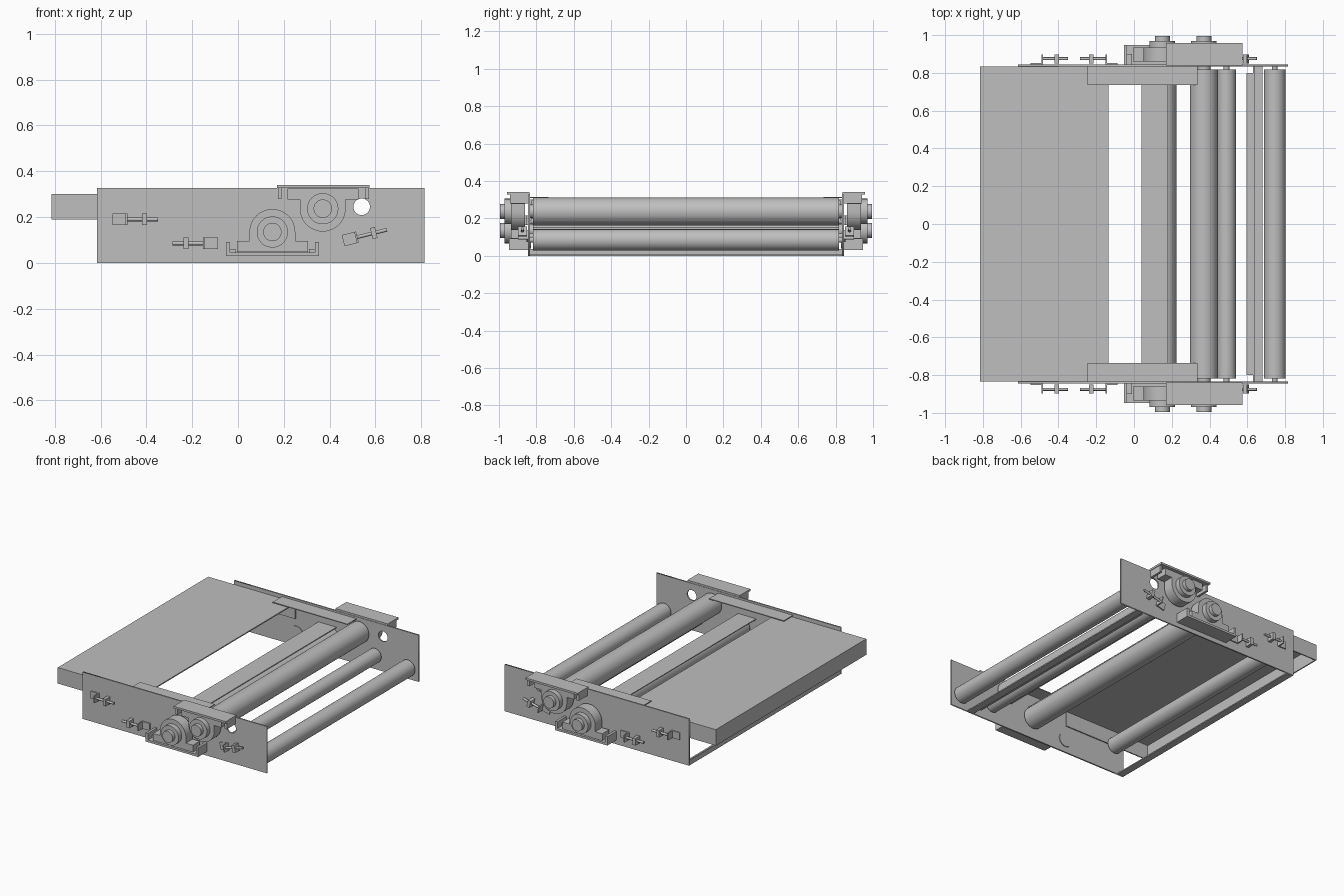
import bpy, bmesh, math
from mathutils import Matrix, Vector

if "Cube" in bpy.data.objects:
    bpy.data.objects.remove(bpy.data.objects["Cube"])

grey = bpy.data.materials.new("machine_grey")
grey.diffuse_color = (0.52, 0.52, 0.52, 1)
grey.use_nodes = True
grey.node_tree.nodes["Principled BSDF"].inputs["Base Color"].default_value = grey.diffuse_color


def finish(name, bm, smooth=False):
    bmesh.ops.recalc_face_normals(bm, faces=bm.faces)
    me = bpy.data.meshes.new(name)
    bm.to_mesh(me)
    bm.free()
    ob = bpy.data.objects.new(name, me)
    bpy.context.collection.objects.link(ob)
    me.materials.append(grey)
    if smooth:
        bpy.ops.object.select_all(action='DESELECT')
        bpy.context.view_layer.objects.active = ob
        ob.select_set(True)
        bpy.ops.object.shade_smooth_by_angle(angle=math.radians(30))
    return ob


def add_box(bm, x, y, z):
    """Box from (min, max) ranges."""
    c = [(r[0] + r[1]) / 2 for r in (x, y, z)]
    s = [abs(r[1] - r[0]) for r in (x, y, z)]
    bmesh.ops.create_cube(bm, size=1, matrix=Matrix.Translation(c) @ Matrix.Diagonal((*s, 1)))


def boxes(name, *ranges):
    bm = bmesh.new()
    for r in ranges:
        add_box(bm, *r)
    return finish(name, bm)


def add_cyl(bm, x, z, r, y0, y1, n=48):
    """Cylinder along y."""
    m = Matrix.Translation((x, (y0 + y1) / 2, z)) @ Matrix.Rotation(math.pi / 2, 4, 'X')
    bmesh.ops.create_cone(bm, cap_ends=True, segments=n, radius1=r, radius2=r,
                          depth=abs(y1 - y0), matrix=m)


def add_profile(bm, pts, y0, y1):
    """Extrude an xz outline along y."""
    f = bm.faces.new([bm.verts.new((x, y0, z)) for x, z in pts])
    g = bmesh.ops.extrude_face_region(bm, geom=[f])
    bmesh.ops.translate(bm, vec=(0, y1 - y0, 0),
                        verts=[v for v in g["geom"] if isinstance(v, bmesh.types.BMVert)])


def side_plate(name, y):
    """Sheet with a round hole, made from a filled curve."""
    cu = bpy.data.curves.new(name, 'CURVE')
    cu.dimensions, cu.fill_mode, cu.extrude = '2D', 'BOTH', 0.005
    ring = [(0.54 + 0.036 * math.cos(t * math.pi / 20), 0.245 + 0.036 * math.sin(t * math.pi / 20))
            for t in range(40)]
    for pts in ([(-0.615, 0), (0.815, 0), (0.815, 0.328), (-0.615, 0.328)], ring):
        sp = cu.splines.new('POLY')
        sp.points.add(len(pts) - 1)
        for p, q in zip(sp.points, pts):
            p.co = (*q, 0, 1)
        sp.use_cyclic_u = True
    ob = bpy.data.objects.new(name, cu)
    bpy.context.collection.objects.link(ob)
    ob.location.y = y
    ob.rotation_euler.x = math.pi / 2
    cu.materials.append(grey)
    bpy.ops.object.select_all(action='DESELECT')
    bpy.context.view_layer.objects.active = ob
    ob.select_set(True)
    bpy.ops.object.convert(target='MESH')


def bearing(name, s, cx, cz, flip):
    """Pillow block: arched housing, foot and stepped rings; flip = -1 hangs it."""
    bm = bmesh.new()
    arch = [(cx + 0.1 * math.cos(a * math.pi / 24), cz + flip * 0.1 * math.sin(a * math.pi / 24))
            for a in range(25)]
    foot = [(-0.1, -0.04), (-0.155, -0.04), (-0.155, -0.088), (0.155, -0.088), (0.155, -0.04), (0.1, -0.04)]
    add_profile(bm, arch + [(cx + x, cz + flip * z) for x, z in foot], s * 0.86, s * 0.935)
    for r, y in ((0.068, 0.97), (0.04, 0.995)):
        add_cyl(bm, cx, cz, r, s * 0.9, s * y)
    finish(name, bm, True)


def adjuster(name, s, x, z, direction, angle):
    """Belt adjuster: pad on the plate, tab, threaded rod and nut."""
    bm = bmesh.new()
    d = direction
    add_box(bm, (-0.032, 0.032), (s * 0.844, s * 0.853), (-0.025, 0.025))
    add_box(bm, (d * 0.024, d * 0.032), (s * 0.844, s * 0.898), (-0.025, 0.025))
    add_box(bm, (d * 0.095, d * 0.117), (s * 0.85, s * 0.898), (-0.025, 0.025))
    m = Matrix.Translation((d * 0.095, s * 0.875, 0)) @ Matrix.Rotation(math.pi / 2, 4, 'Y')
    bmesh.ops.create_cone(bm, cap_ends=True, segments=16, radius1=0.008, radius2=0.008,
                          depth=0.14, matrix=m)
    bm.transform(Matrix.Translation((x, 0, z)) @ Matrix.Rotation(-angle, 4, 'Y'))
    finish(name, bm, True)


# Rollers with their shafts: x, z, radius, shaft radius
for name, x, z, r, shaft in (("upper_drive_roller", 0.37, 0.237, 0.074, 0.036),
                             ("lower_drive_roller", 0.15, 0.135, 0.074, 0.036),
                             ("tension_roller", 0.49, 0.105, 0.05, 0.015),
                             ("rear_roller", 0.745, 0.085, 0.057, 0.015),
                             ("table_roller", -0.525, 0.185, 0.055, 0.015)):
    bm = bmesh.new()
    add_cyl(bm, x, z, r, -0.818, 0.818)
    add_cyl(bm, x, z, shaft, -0.84, 0.84, 24)
    finish(name, bm, True)

# Feed table: sheet with folded-down edges
boxes("feed_table",
      ((-0.815, -0.135), (-0.834, 0.834), (0.294, 0.302)),
      ((-0.815, -0.807), (-0.834, 0.834), (0.19, 0.295)),
      ((-0.815, -0.135), (-0.834, -0.826), (0.19, 0.295)),
      ((-0.815, -0.135), (0.826, 0.834), (0.19, 0.295)))

# Bridge sheet over the lower roller
boxes("bridge_sheet", ((0.04, 0.18), (-0.834, 0.834), (0.208, 0.214)))

# Cross members joining the side plates
boxes("rear_cross_angle",
      ((0.63, 0.68), (-0.838, 0.838), (0, 0.008)),
      ((0.63, 0.637), (-0.838, 0.838), (0, 0.035)),
      ((0.595, 0.63), (-0.80, 0.80), (0.02, 0.028)))
boxes("front_cross_angle",
      ((-0.615, -0.565), (-0.838, 0.838), (0, 0.008)),
      ((-0.615, -0.607), (-0.838, 0.838), (0, 0.035)))

for s, side in ((-1, "front"), (1, "back")):
    side_plate(side + "_side_plate", s * 0.84)
    boxes(side + "_cover_strip", ((-0.245, 0.335), (s * 0.735, s * 0.835), (0.309, 0.315)))
    bm = bmesh.new()
    add_cyl(bm, -0.13, 0.09, 0.05, s * 0.83, s * 0.838)
    finish(side + "_inner_disc", bm, True)

    # Bearings in their channel mounts
    bearing(side + "_lower_bearing", s, 0.15, 0.135, 1)
    bearing(side + "_upper_bearing", s, 0.37, 0.237, -1)
    boxes(side + "_lower_mount",
          ((-0.053, 0.353), (s * 0.844, s * 0.947), (0.03, 0.045)),
          ((-0.053, -0.036), (s * 0.844, s * 0.947), (0.03, 0.092)),
          ((0.336, 0.353), (s * 0.844, s * 0.947), (0.03, 0.092)),
          ((-0.036, -0.01), (s * 0.844, s * 0.9), (0.045, 0.06)),
          ((0.31, 0.336), (s * 0.844, s * 0.9), (0.045, 0.06)))
    boxes(side + "_upper_mount",
          ((0.17, 0.575), (s * 0.838, s * 0.957), (0.327, 0.341)),
          ((0.174, 0.19), (s * 0.844, s * 0.94), (0.28, 0.33)),
          ((0.555, 0.571), (s * 0.844, s * 0.94), (0.28, 0.33)))

    # Adjusters
    adjuster(side + "_table_adjuster", s, -0.515, 0.19, 1, 0)
    adjuster(side + "_lower_adjuster", s, -0.12, 0.085, -1, 0)
    adjuster(side + "_rear_adjuster", s, 0.49, 0.105, 1, math.radians(14))
